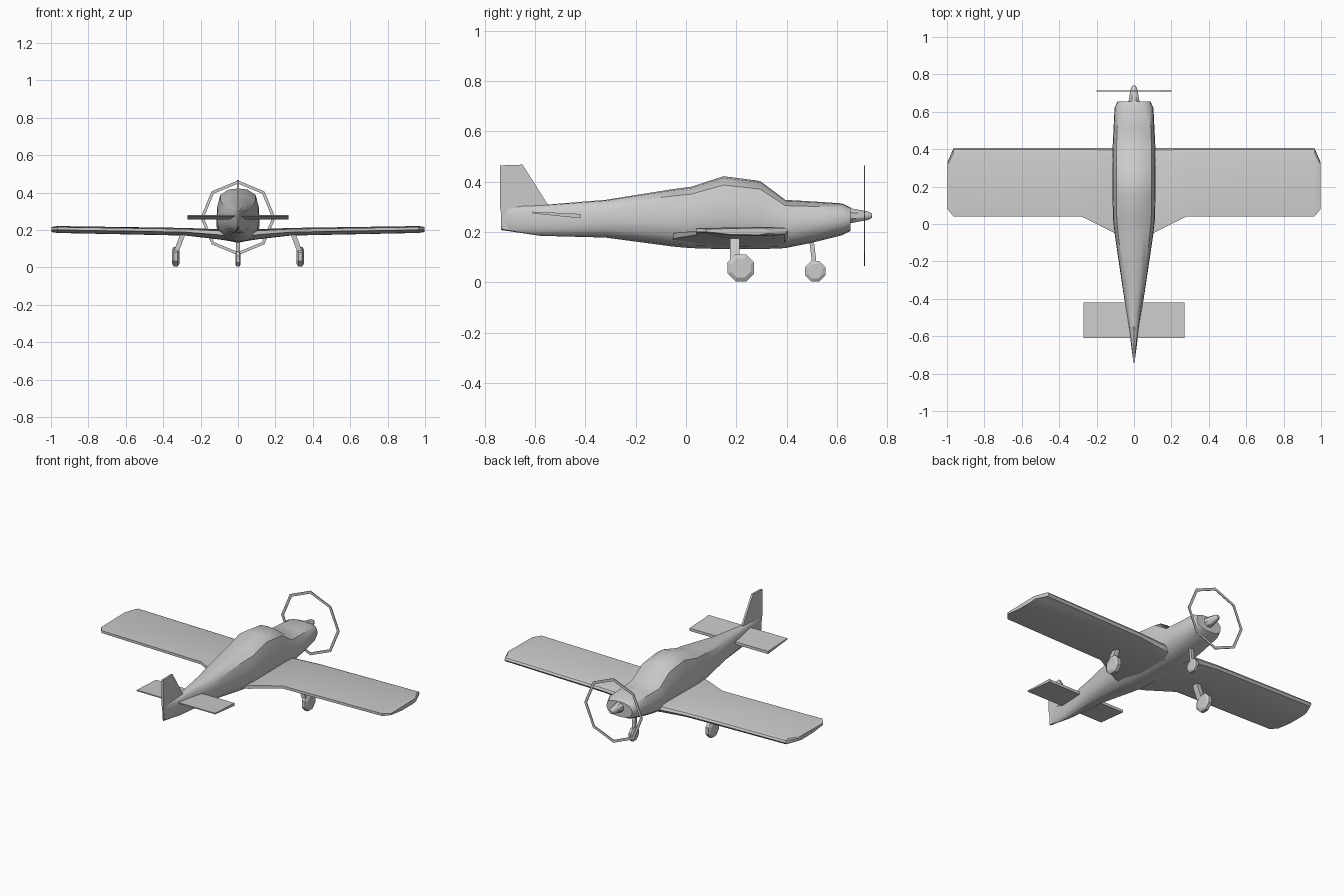
import bpy, bmesh, math
from mathutils import Vector

if "Cube" in bpy.data.objects:
    bpy.data.objects.remove(bpy.data.objects["Cube"])


def loft(name, rings, closed=False, smooth=None):
    """Skin a list of equal-length point rings."""
    bm = bmesh.new()
    vs = [[bm.verts.new(p) for p in r] for r in rings]
    n = len(rings[0])
    pairs = list(zip(vs, vs[1:])) + ([(vs[-1], vs[0])] if closed else [])
    for a, b in pairs:
        for i in range(n):
            j = (i + 1) % n
            bm.faces.new((a[i], a[j], b[j], b[i]))
    if not closed:
        bm.faces.new(vs[0])
        bm.faces.new(vs[-1])
    bmesh.ops.recalc_face_normals(bm, faces=bm.faces)
    me = bpy.data.meshes.new(name)
    bm.to_mesh(me)
    bm.free()
    ob = bpy.data.objects.new(name, me)
    bpy.context.collection.objects.link(ob)
    if smooth:
        bpy.ops.object.select_all(action='DESELECT')
        ob.select_set(True)
        bpy.context.view_layer.objects.active = ob
        bpy.ops.object.shade_smooth_by_angle(angle=math.radians(smooth))
    return ob


def circle(c, r, n=8, axis='Y'):
    pts = []
    for i in range(n):
        a = 2 * math.pi * (i + 0.5) / n
        u, v = r * math.cos(a), r * math.sin(a)
        d = (u, 0, v) if axis == 'Y' else (0, u, v)
        pts.append(Vector(c) + Vector(d))
    return pts


# Fuselage: stations of (y, half width, bottom, top)
half = [(0, 0), (0.5, 0.04), (0.88, 0.2), (1, 0.42), (0.97, 0.66),
        (0.82, 0.88), (0.45, 0.98), (0, 1)]
section = half + [(-w, t) for w, t in half[-2:0:-1]]
stations = [(-0.735, 0.004, 0.208, 0.302), (-0.58, 0.024, 0.185, 0.307),
            (-0.32, 0.064, 0.178, 0.328), (-0.05, 0.104, 0.142, 0.371),
            (0.02, 0.112, 0.136, 0.38), (0.15, 0.115, 0.132, 0.422),
            (0.295, 0.115, 0.132, 0.403), (0.395, 0.115, 0.136, 0.328),
            (0.50, 0.110, 0.157, 0.322), (0.62, 0.104, 0.187, 0.314),
            (0.655, 0.088, 0.205, 0.298)]
loft("fuselage", [[(w * u, y, b + (t - b) * v) for u, v in section]
                  for y, w, b, t in stations], smooth=40)

# Wing: spanwise stations of (x, trailing y, leading y, bottom, top)
airfoil = [(0, 0.45), (0, 0.85), (0.93, 1), (0.98, 0.85), (1, 0.55),
           (0.97, 0.2), (0.85, 0), (0.4, 0.03)]
span = [(0, -0.06, 0.405, 0.134, 0.19), (0.105, -0.048, 0.405, 0.15, 0.204),
        (0.28, 0.04, 0.405, 0.170, 0.211), (0.965, 0.04, 0.405, 0.184, 0.221),
        (0.998, 0.08, 0.33, 0.189, 0.216)]
span = [(-s[0],) + s[1:] for s in span[:0:-1]] + span
loft("wing", [[(x, y0 + (y1 - y0) * u, b + (t - b) * v) for u, v in airfoil]
              for x, y0, y1, b, t in span], smooth=30)

# Tailplane and fin
tail = [(-0.61, 0.274), (-0.61, 0.281), (-0.42, 0.272), (-0.42, 0.255)]
loft("tailplane", [[(x, y, z) for y, z in tail] for x in (-0.27, 0.27)])
fin = [(-0.74, 0.465), (-0.65, 0.468), (-0.55, 0.31), (-0.58, 0.19),
       (-0.725, 0.21), (-0.74, 0.30)]
loft("fin", [[(x, y, z) for y, z in fin] for x in (-0.006, 0.006)])

# Spinner and propeller ring
loft("spinner", [circle((0, y, 0.265), r) for y, r in
                 ((0.64, 0.036), (0.66, 0.031), (0.725, 0.018), (0.74, 0.009))],
     smooth=40)
ring = []
for i in range(8):
    a = math.pi * i / 4
    ring.append([(r * math.sin(a), y, 0.265 + r * math.cos(a))
                 for r, y in ((0.183, 0.709), (0.183, 0.713), (0.2, 0.713), (0.2, 0.709))])
loft("propeller_ring", ring, closed=True)


# Landing gear
def wheel(name, x, y, r, w):
    prof = ((-w, 0.72), (-w * 0.55, 1), (w * 0.55, 1), (w, 0.72))
    loft(name, [circle((x + dx, y, r + 0.003), r * k * 1.06, 8, 'X') for dx, k in prof])


def strut(name, top, bottom, sx, sy):
    loft(name, [[(p[0] + sx * i, p[1] + sy * j, p[2])
                 for i, j in ((-1, -1), (1, -1), (1, 1), (-1, 1))]
                for p in (top, bottom)])


for side, s in (("left", -1), ("right", 1)):
    wheel(side + "_main_wheel", s * 0.333, 0.218, 0.054, 0.019)
    strut(side + "_main_strut", (s * 0.292, 0.193, 0.185), (s * 0.33, 0.195, 0.085),
          0.014, 0.019)
wheel("nose_wheel", 0, 0.514, 0.041, 0.014)
strut("nose_strut", (0, 0.499, 0.17), (0, 0.511, 0.07), 0.01, 0.009)
